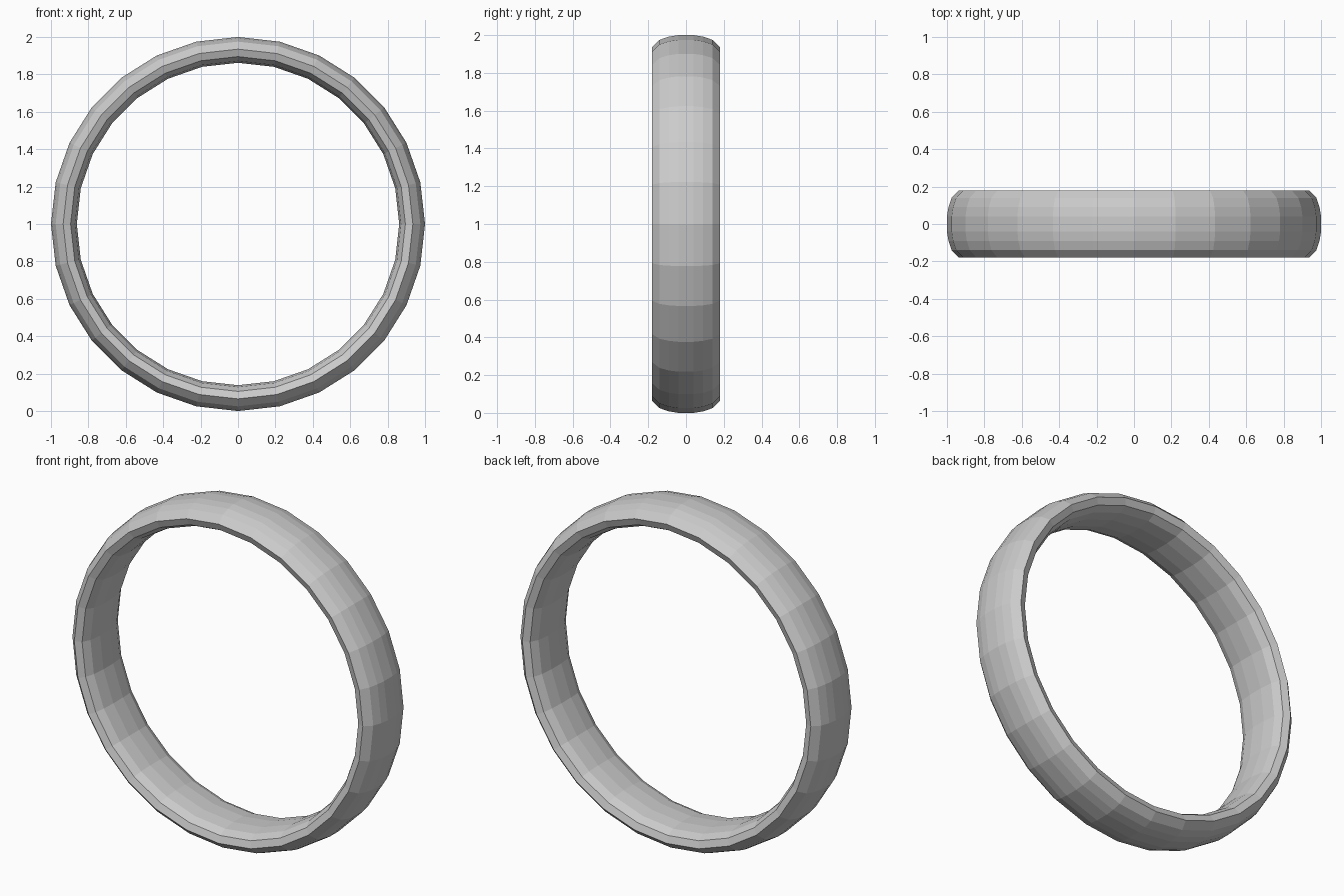
import bpy, bmesh, math

if "Cube" in bpy.data.objects:
    bpy.data.objects.remove(bpy.data.objects["Cube"])

SEGMENTS = 28

# Half cross-section (radius, y) from outer crown to inner crown
half = [(1.0, 0.04), (0.992, 0.09), (0.975, 0.14), (0.935, 0.18),
        (0.895, 0.165), (0.872, 0.12), (0.862, 0.045)]
profile = half + [(r, -y) for r, y in reversed(half)]

# Ring band: sweep the closed profile around the y axis
bm = bmesh.new()
rings = []
for i in range(SEGMENTS):
    a = 2 * math.pi * i / SEGMENTS
    rings.append([bm.verts.new((r * math.cos(a), y, 1 + r * math.sin(a)))
                  for r, y in profile])
n = len(profile)
for i in range(SEGMENTS):
    p, q = rings[i], rings[(i + 1) % SEGMENTS]
    for j in range(n):
        k = (j + 1) % n
        bm.faces.new((p[j], p[k], q[k], q[j]))
bmesh.ops.recalc_face_normals(bm, faces=bm.faces)

mesh = bpy.data.meshes.new("ring_band")
bm.to_mesh(mesh)
bm.free()
bpy.context.collection.objects.link(bpy.data.objects.new("ring_band", mesh))
